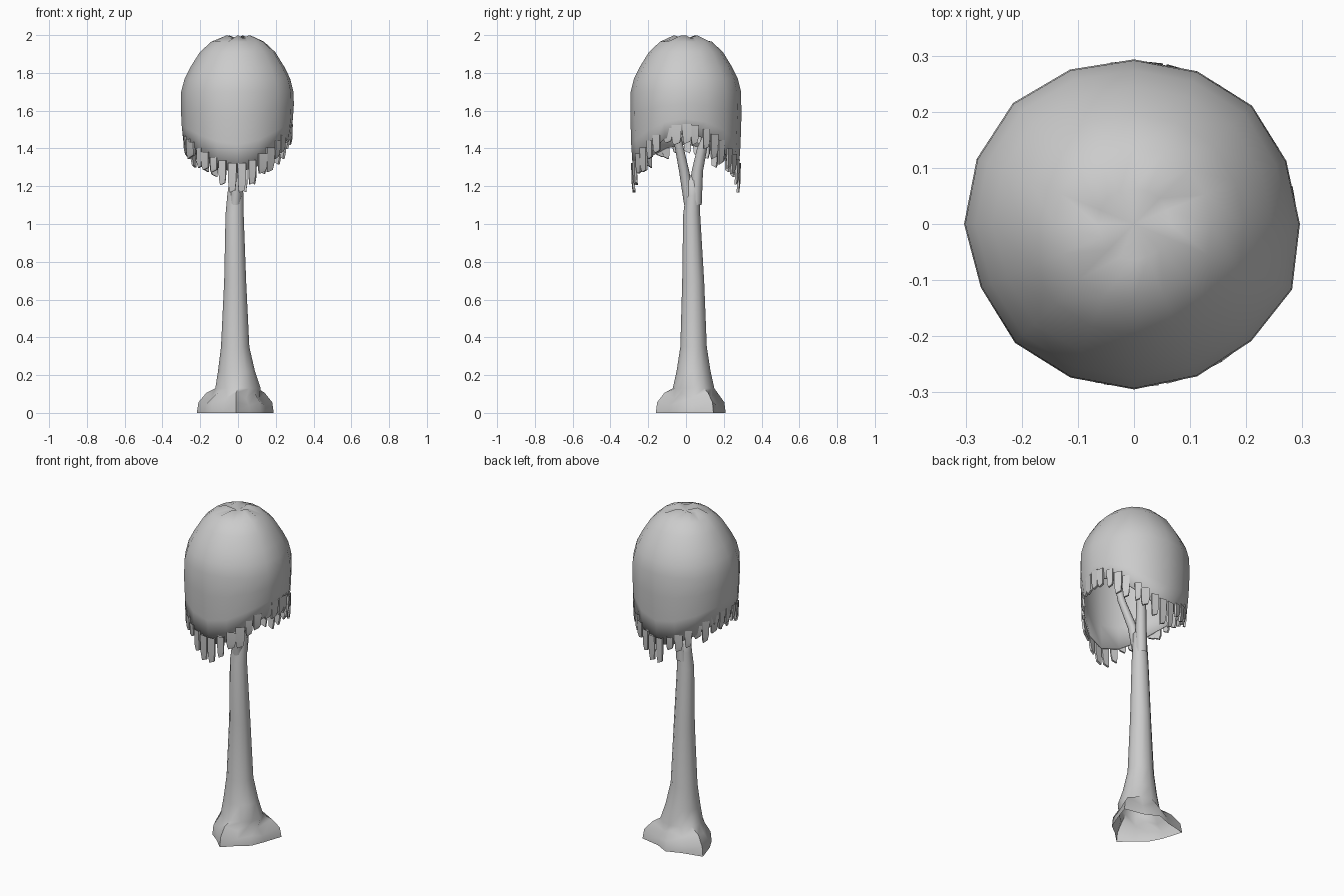
import bpy, bmesh, math, random
from mathutils import Vector

if "Cube" in bpy.data.objects:
    bpy.data.objects.remove(bpy.data.objects["Cube"])

random.seed(4)
TAU = 2 * math.pi


def finish(bm, name, angle=50):
    bmesh.ops.recalc_face_normals(bm, faces=bm.faces)
    me = bpy.data.meshes.new(name)
    bm.to_mesh(me)
    bm.free()
    ob = bpy.data.objects.new(name, me)
    bpy.context.collection.objects.link(ob)
    bpy.ops.object.select_all(action='DESELECT')
    ob.select_set(True)
    bpy.context.view_layer.objects.active = ob
    bpy.ops.object.shade_smooth_by_angle(angle=math.radians(angle))
    return ob


def loft(bm, rings, tip=None):
    """Skin a stack of closed point rings, optionally closing to a tip."""
    vs = [[bm.verts.new(p) for p in r] for r in rings]
    n = len(vs[0])
    for a, b in zip(vs, vs[1:]):
        for i in range(n):
            j = (i + 1) % n
            bm.faces.new((a[i], a[j], b[j], b[i]))
    if tip:
        t = bm.verts.new(tip)
        for i in range(n):
            bm.faces.new((vs[-1][i], vs[-1][(i + 1) % n], t))


# trunk with lobed root flare, open underneath
roots = [.16, .23, .16, .18, .17, .24, .17, .15, .14, .19, .14, .15]


def root_ring(z, k):
    return [(-.01 + k * r * math.cos(i * TAU / 12), .03 + k * r * math.sin(i * TAU / 12),
             z * (1.25 if i % 2 else .9)) for i, r in enumerate(roots)]


def ellipse(z, cx, cy, rx, ry):
    return [(cx + rx * math.cos(i * TAU / 12), cy + ry * math.sin(i * TAU / 12), z)
            for i in range(12)]


bm = bmesh.new()
stack = [(.13, 0, .04, .12, .11), (.22, -.008, .04, .098, .09), (.35, -.015, .04, .075, .07),
         (.7, -.015, .038, .058, .058), (1.05, -.018, .03, .048, .045),
         (1.15, -.014, .035, .043, .037), (1.23, -.012, .035, .035, .04)]
loft(bm, [root_ring(0, 1), root_ring(.045, .96), root_ring(.085, .76)]
     + [ellipse(*s) for s in stack], (-.012, .035, 1.27))
finish(bm, "trunk", 60)


# forked branches inside the canopy
def branch(name, path):
    bm = bmesh.new()
    rings = [[(x + r * math.cos(i * TAU / 8), y + r * math.sin(i * TAU / 8), z)
              for i in range(8)] for x, y, z, r in path]
    loft(bm, rings, (path[-1][0], path[-1][1], path[-1][2] + .02))
    finish(bm, name)


branch("branch_front", [(-.015, .02, 1.1, .03), (0, -.01, 1.28, .027),
                        (.05, -.045, 1.45, .022), (.08, -.08, 1.68, .014)])
branch("branch_back", [(-.01, .05, 1.1, .033), (0, .06, 1.28, .03),
                       (.02, .085, 1.4, .027), (.05, .14, 1.54, .02), (.06, .18, 1.68, .013)])


# drooping canopy shell, rim arched up on both sides
def rim(a):
    c = math.cos(a)
    return 1.27 + (.21 if c > 0 else .15) * abs(c) ** 1.8


N = 16
wob = [random.uniform(.975, 1.02) for _ in range(N)]
profile = [(.297, .55), (.297, 1.0)]
dome = [(.28, 1.77), (.25, 1.83), (.2, 1.91), (.14, 1.965), (.065, 1.99)]
rings = []
angles = [i * TAU / N for i in range(N)]


def ring(r, zf, k=1):
    return [(r * w * math.cos(a), r * w * math.sin(a), zf(i, a))
            for i, (a, w) in enumerate(zip(angles, wob))]


for r, t in [(.285, 0), (.295, .35), (.3, .7), (.298, 1)]:
    rings.append(ring(r, lambda i, a, t=t: rim(a) * (1 - t) + 1.7 * t))
for r, z in dome:
    fold = .009 if r < .1 else 0
    rings.append(ring(r, lambda i, a, z=z: z + fold * (1 if i % 3 == 0 else -.6)))
bm = bmesh.new()
loft(bm, rings, (0, 0, 1.978))
canopy = finish(bm, "canopy", 60)
sol = canopy.modifiers.new("thickness", 'SOLIDIFY')
sol.thickness = .008
sol.offset = -1

# ragged hanging strips along the rim
bm = bmesh.new()
M = 34
for k in range(M):
    a = k * TAU / M + random.uniform(-.03, .03)
    main = abs(math.sin(a)) > .985
    drop = .1 if main else random.choice([.025, .04, .05, .075])
    w = random.uniform(.018, .026)
    d = Vector((math.cos(a), math.sin(a), 0))
    s = Vector((-d.y, d.x, 0))
    z = rim(a)
    rows = []
    for zz, r, hw in ((z + .05, .284, w), (z - drop * .5, .281, w * .92), (z - drop, .276, w * .65)):
        rows.append([d * (r + o * .006) + s * hw * q + Vector((0, 0, zz + (.006 * q if zz < z else 0)))
                     for o, q in ((1, -1), (1, 1), (-1, 1), (-1, -1))])
    before = set(bm.verts)
    loft(bm, rows)
    new = [v for v in bm.verts if v not in before]
    bm.faces.new(new[-4:])
finish(bm, "hanging_strips", 40)
